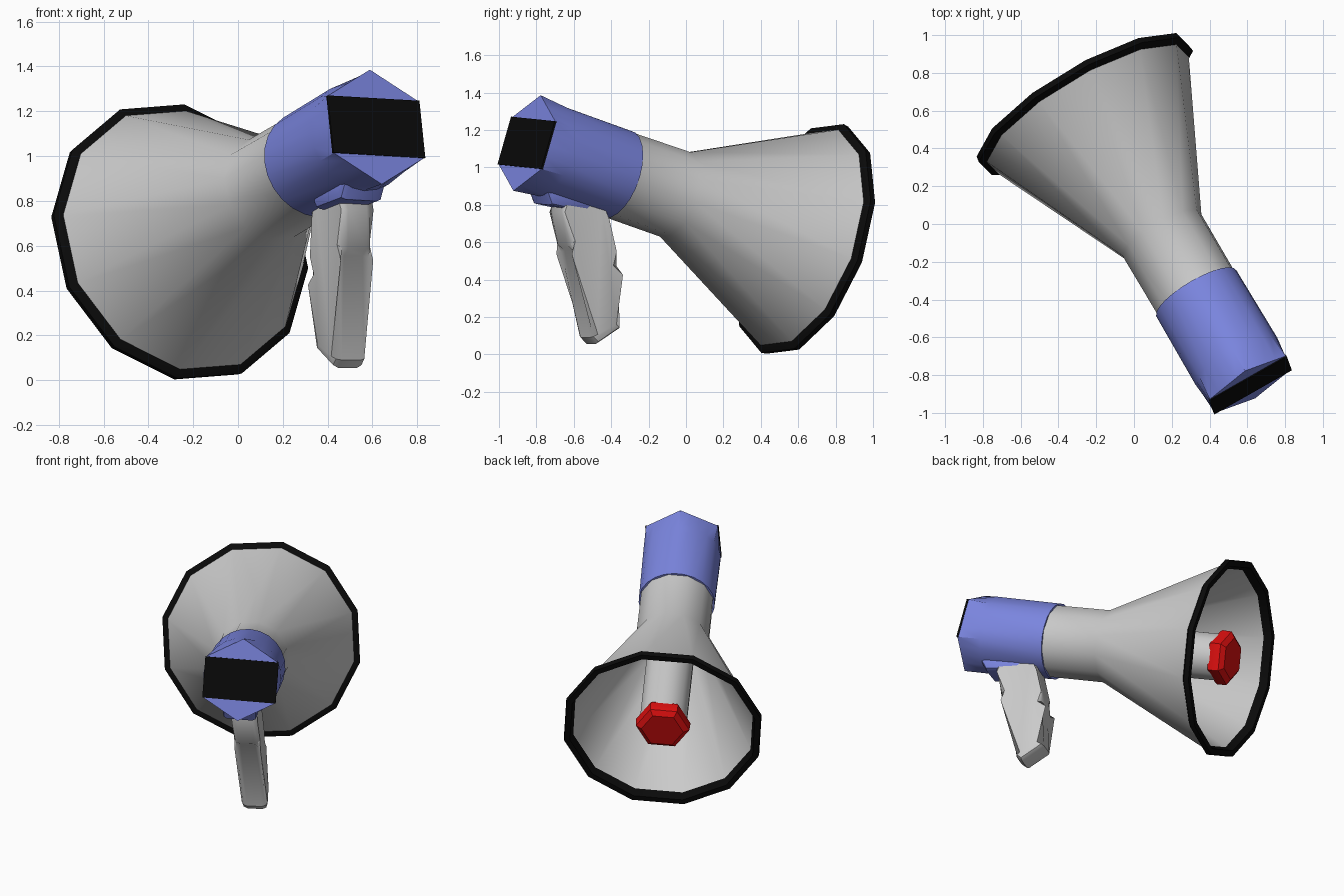
import bpy, bmesh, math
from mathutils import Vector, Matrix

if "Cube" in bpy.data.objects:
    bpy.data.objects.remove(bpy.data.objects["Cube"])

# Body frame: local z runs from the back plate to the mouth, local y is up
ORIGIN = Vector((0.615, -0.85, 1.13))
Z = Vector((-0.487, 0.825, -0.286)).normalized()
Y = Vector((-0.094, 0.263, 0.96))
Y = (Y - Z * Y.dot(Z)).normalized()
X = Y.cross(Z)
FRAME = Matrix.Translation(ORIGIN) @ Matrix((X, Y, Z)).transposed().to_4x4()
ROLL = math.radians(-7)


def material(name, rgb):
    m = bpy.data.materials.new(name)
    m.diffuse_color = (*rgb, 1)
    m.use_nodes = True
    m.node_tree.nodes["Principled BSDF"].inputs["Base Color"].default_value = m.diffuse_color
    return m


BLUE = material("blue", (0.20, 0.24, 0.75))
BLACK = material("black", (0.003, 0.003, 0.003))
RED = material("red", (0.75, 0.005, 0.005))


def finish(name, bm, mat=None, frame=FRAME, angle=35):
    bmesh.ops.recalc_face_normals(bm, faces=bm.faces)
    me = bpy.data.meshes.new(name)
    bm.to_mesh(me)
    bm.free()
    me.transform(frame)
    for p in me.polygons:
        p.use_smooth = True
    me.set_sharp_from_angle(angle=math.radians(angle))
    if mat:
        me.materials.append(mat)
    ob = bpy.data.objects.new(name, me)
    bpy.context.collection.objects.link(ob)
    return ob


def ring(n, r, t, phase=0.0):
    return [Vector((r * math.cos(phase + 2 * math.pi * i / n),
                    r * math.sin(phase + 2 * math.pi * i / n), t)) for i in range(n)]


def loft(name, rings, mat=None, cap=(True, True), closed=False, angle=35):
    bm = bmesh.new()
    vs = [[bm.verts.new(p) for p in r] for r in rings]
    n = len(vs[0])
    pairs = list(zip(vs, vs[1:])) + ([(vs[-1], vs[0])] if closed else [])
    for a, b in pairs:
        for i in range(n):
            j = (i + 1) % n
            bm.faces.new((a[i], a[j], b[j], b[i]))
    if cap[0]:
        bm.faces.new(vs[0])
    if cap[1]:
        bm.faces.new(vs[-1])
    return finish(name, bm, mat, angle=angle)


def prism(name, outline, half, mat=None, bevel=0.0, place=None, frame=FRAME):
    """Extrude an outline of (a, b) points across a width; place maps (a, b, side)."""
    bm = bmesh.new()
    rows = [[bm.verts.new(place(a, b, s)) for a, b in outline] for s in (-half, half)]
    n = len(outline)
    sides = [bm.faces.new(r) for r in rows]
    for i in range(n):
        j = (i + 1) % n
        bm.faces.new((rows[0][i], rows[0][j], rows[1][j], rows[1][i]))
    if bevel:
        edges = {e for f in sides for e in f.edges}
        bmesh.ops.bevel(bm, geom=list(edges), offset=bevel, segments=2,
                        profile=0.5, affect='EDGES')
    return finish(name, bm, mat, frame)


# Blue housing: hexagonal back blending into a round barrel
hexagon = ring(6, 0.267, 0.0, math.pi / 2)
hex_ring = [hexagon[i].lerp(hexagon[(i + 1) % 6], k / 4) for i in range(6) for k in range(4)]
loft("rear_housing", [hex_ring,
                      ring(24, 0.250, 0.15, math.pi / 2),
                      ring(24, 0.245, 0.585, math.pi / 2)], BLUE)

# Black back plate: middle rectangle of the hexagon
prism("back_plate", [(-0.236, -0.133), (0.236, -0.133), (0.236, 0.133), (-0.236, 0.133)],
      0.006, BLACK, place=lambda a, b, s: (a, b, s))

# Blue mount where the grip joins the housing
prism("grip_mount", [(0.10, -0.18), (0.19, -0.285), (0.42, -0.262), (0.46, -0.18)],
      0.11, BLUE, bevel=0.03, place=lambda t, u, s: (s, u, t))

# Horn: neck, flared outside, hollow inside
PH = ROLL + math.radians(15)
horn = [(0.56, 0.238), (0.96, 0.240), (1.785, 0.622), (1.785, 0.602), (1.0, 0.215)]
loft("horn", [ring(12, r, t, PH) for t, r in horn])

# Black rim around the mouth
rim = [(1.765, 0.618), (1.785, 0.650), (1.817, 0.645), (1.817, 0.608), (1.765, 0.590)]
loft("mouth_rim", [ring(12, r, t, PH) for t, r in rim], BLACK, (False, False), True)

# Centre tube with red tip
loft("centre_tube", [ring(12, 0.155, t, PH) for t in (0.98, 1.74)])
loft("red_tip", [ring(6, r, t, ROLL) for t, r in
                 ((1.72, 0.165), (1.735, 0.175), (1.80, 0.172), (1.825, 0.135))], RED)

# Pistol grip: side profile of (forward, height), leaning slightly sideways
FWD = Vector((-0.494, 0.869, 0))
SIDE = Vector((0.869, 0.494, 0))
grip = [(-0.18, 0.88), (-0.18, 0.76), (-0.155, 0.585), (-0.115, 0.555), (-0.037, 0.09),
        (0.0, 0.055), (0.148, 0.14), (0.128, 0.43), (0.142, 0.47), (0.13, 0.55),
        (0.093, 0.72), (0.08, 0.86)]
prism("grip", grip, 0.083, bevel=0.035, frame=Matrix.Identity(4),
      place=lambda s, z, w: Vector((0.465, -0.52, z)) + FWD * s
      + SIDE * (w + 0.074 * (0.43 - z)))
